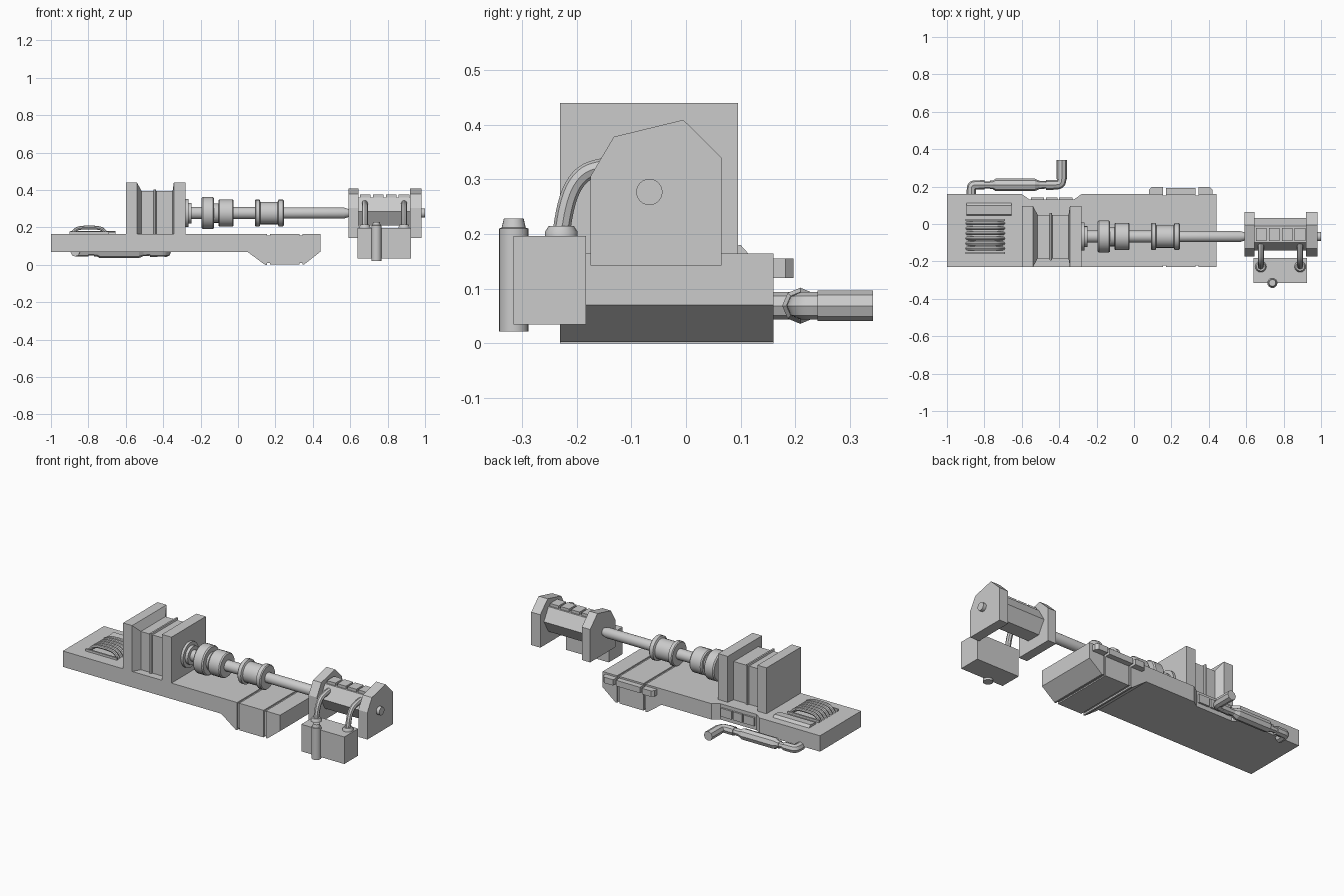
import bpy, bmesh, math
from mathutils import Vector

if "Cube" in bpy.data.objects:
    bpy.data.objects.remove(bpy.data.objects["Cube"])


def finish(name, bm, smooth=False):
    bmesh.ops.recalc_face_normals(bm, faces=bm.faces)
    me = bpy.data.meshes.new(name)
    bm.to_mesh(me)
    bm.free()
    ob = bpy.data.objects.new(name, me)
    bpy.context.collection.objects.link(ob)
    if smooth:
        select(ob)
        bpy.ops.object.shade_smooth_by_angle(angle=math.radians(35))
    return ob


def select(ob):
    bpy.ops.object.select_all(action='DESELECT')
    ob.select_set(True)
    bpy.context.view_layer.objects.active = ob


def loft(name, rings, smooth=False):
    """Skin a list of equal-length point rings and cap both ends."""
    bm = bmesh.new()
    vs = [[bm.verts.new(p) for p in r] for r in rings]
    n = len(vs[0])
    for a, b in zip(vs, vs[1:]):
        for i in range(n):
            bm.faces.new((a[i], a[(i + 1) % n], b[(i + 1) % n], b[i]))
    bm.faces.new(vs[0])
    bm.faces.new(vs[-1])
    return finish(name, bm, smooth)


def prism(name, pts, axis, lo, hi):
    place = {'x': lambda p, t: (t, p[0], p[1]),
             'y': lambda p, t: (p[0], t, p[1]),
             'z': lambda p, t: (p[0], p[1], t)}[axis]
    return loft(name, [[place(p, t) for p in pts] for t in (lo, hi)])


def box(name, x, y, z):
    return prism(name, [(x[0], y[0]), (x[1], y[0]), (x[1], y[1]), (x[0], y[1])], 'z', *z)


def lathe(name, profile, axis, centre, sides=24, smooth=True):
    """profile = (position along axis, radius)."""
    rings = []
    for t, r in profile:
        ring = []
        for i in range(sides):
            a = 2 * math.pi * i / sides
            u, v = r * math.cos(a), r * math.sin(a)
            if axis == 'x':
                ring.append((t, centre[0] + u, centre[1] + v))
            else:
                ring.append((centre[0] + u, centre[1] + v, t))
        rings.append(ring)
    return loft(name, rings, smooth)


def tube(name, pts, radius, sides=2):
    cu = bpy.data.curves.new(name, 'CURVE')
    cu.dimensions = '3D'
    cu.bevel_depth = radius
    cu.bevel_resolution = sides
    cu.use_fill_caps = True
    cu.resolution_u = 8
    sp = cu.splines.new('NURBS')
    sp.points.add(len(pts) - 1)
    for p, co in zip(sp.points, pts):
        p.co = (*co, 1)
    sp.use_endpoint_u = True
    sp.order_u = 3
    ob = bpy.data.objects.new(name, cu)
    bpy.context.collection.objects.link(ob)
    select(ob)
    bpy.ops.object.convert(target='MESH')
    bpy.ops.object.shade_smooth_by_angle(angle=math.radians(40))


# Long base slab with a sloped step and a notch cut in its back edge
base = prism("base_slab", [(-1, .07), (.05, .07), (.145, 0), (.155, 0), (.155, .165), (-1, .165)],
             'y', -.23, .16)
cutter = prism("notch_cutter", [(-.605, .17), (-.6, .16), (-.56, .132), (-.32, .132), (-.28, .16), (-.275, .17)],
               'z', .05, .2)
cutter.hide_render = True
cutter.hide_viewport = False
mod = base.modifiers.new("notch", 'BOOLEAN')
mod.object = cutter
mod.operation = 'DIFFERENCE'
mod.solver = 'EXACT'
select(base)
bpy.ops.object.modifier_apply(modifier="notch")
bpy.data.objects.remove(cutter)
for i, (a, b) in enumerate([(-.55, -.48), (-.47, -.41), (-.4, -.33)]):
    box(f"notch_block_{i}", (a, b), (.12, .143), (.095, .145))

# Front blocks of the base with recessed joints
box("base_mid_block", (.17, .33), (-.23, .16), (.003, .165))
prism("base_end_block", [(.345, .003), (.355, .003), (.44, .07), (.44, .165), (.345, .165)], 'y', -.23, .16)
for i, x in enumerate((.15, .325)):
    box(f"base_joint_{i}", (x, x + .025), (-.222, .152), (.01, .157))

# Side rail in three pieces
prism("side_rail_back", [(.08, .155), (.08, .182), (.095, .197), (.155, .197), (.155, .155)], 'z', .12, .155)
box("side_rail_mid", (.17, .33), (.155, .193), (.12, .155))
prism("side_rail_front", [(.345, .155), (.345, .197), (.405, .197), (.42, .182), (.42, .155)], 'z', .12, .155)

# Coil pack on the rear deck
for i in range(6):
    y = .004 - i * .027
    tube(f"coil_{i}", [(-.892, y, .16), (-.875, y, .185), (-.845, y, .2), (-.745, y, .2),
                       (-.715, y, .185), (-.698, y, .16)], .01)
for i, y in enumerate((.022, -.155)):
    box(f"coil_end_strip_{i}", (-.9, -.69), (y - .005, y + .005), (.16, .178))
prism("deck_plate", [(.045, .16), (.05, .175), (.1, .18), (.118, .16)], 'x', -.895, -.655)

# Flanged housing, a rectangular section lofted along x
sections = [(-.6, 0), (-.54, 0), (-.515, .046), (-.453, .046), (-.45, .036), (-.44, .036),
            (-.437, .046), (-.35, .046), (-.343, 0), (-.28, 0)]
loft("flanged_housing", [[(x, -.23 + d, .163), (x, .095 - d, .163), (x, .095 - d, .44 - d), (x, -.23 + d, .44 - d)]
                         for x, d in sections])

# Shaft with collars
AX = (-.067, .277)
lathe("drive_shaft", [(-.3, .075), (-.265, .075), (-.265, .055), (-.248, .055), (-.248, .033),
                      (-.195, .033), (-.195, .08), (-.188, .086), (-.135, .086), (-.128, .08), (-.128, .052),
                      (-.105, .052), (-.105, .068), (-.098, .073), (-.03, .073), (-.023, .068), (-.023, .032),
                      (.09, .032), (.09, .067), (.095, .072), (.115, .072), (.12, .06), (.212, .06),
                      (.217, .072), (.24, .072), (.245, .067), (.245, .03), (.565, .03), (.59, .022),
                      (.6, .022)], 'x', AX)
lathe("shaft_end_stub", [(.97, .024), (1, .024)], 'x', AX)

# Head unit: end plates, hexagonal body and top pads
plate = [(-.175, .143), (.065, .143), (.065, .34), (-.005, .409), (-.132, .378), (-.175, .305)]
for name, a, b in (("head_plate_inner", .59, .645), ("head_plate_outer", .92, .98)):
    prism(name, plate, 'x', a, b)
lathe("head_body", [(.64, .086), (.925, .086)], 'x', (-.055, .285), 6, False)
for i in range(4):
    x = .652 + i * .069
    box(f"head_pad_{i}", (x, x + .057), (-.09, -.022), (.35, .376))

# Side tank, hoses and canister
box("side_tank", (.64, .925), (-.315, -.183), (.035, .197))
for i, x in enumerate((.678, .888)):
    lathe(f"hose_collar_{i}", [(.19, .03), (.204, .03), (.215, .023)], 'z', (x, -.228), 16)
    tube(f"hose_{i}", [(x, -.228, .2), (x, -.222, .255), (x, -.195, .31), (x, -.15, .325), (x, -.1, .33)], .016)
lathe("canister", [(.022, .027), (.21, .027), (.212, .022), (.229, .018)], 'z', (.74, -.315), 20)

# Exhaust: inlet elbow, silencer, outlet elbow and tip
Z = .069
tube("exhaust_inlet", [(-.87, .15, Z), (-.87, .19, Z), (-.865, .208, Z), (-.83, .209, Z), (-.8, .209, Z)], .025)
lathe("silencer", [(-.81, .018), (-.77, .018), (-.77, .023), (-.755, .023), (-.74, .033), (-.53, .033), (-.505, .022),
                   (-.47, .02), (-.47, .026), (-.43, .026)], 'x', (.209, Z), 8, False)
tube("exhaust_outlet", [(-.44, .209, Z), (-.41, .209, Z), (-.392, .215, Z), (-.386, .235, Z), (-.386, .255, Z)], .025)
tube("exhaust_tip", [(-.386, .24, Z), (-.386, .29, Z), (-.386, .342, Z)], .028)
